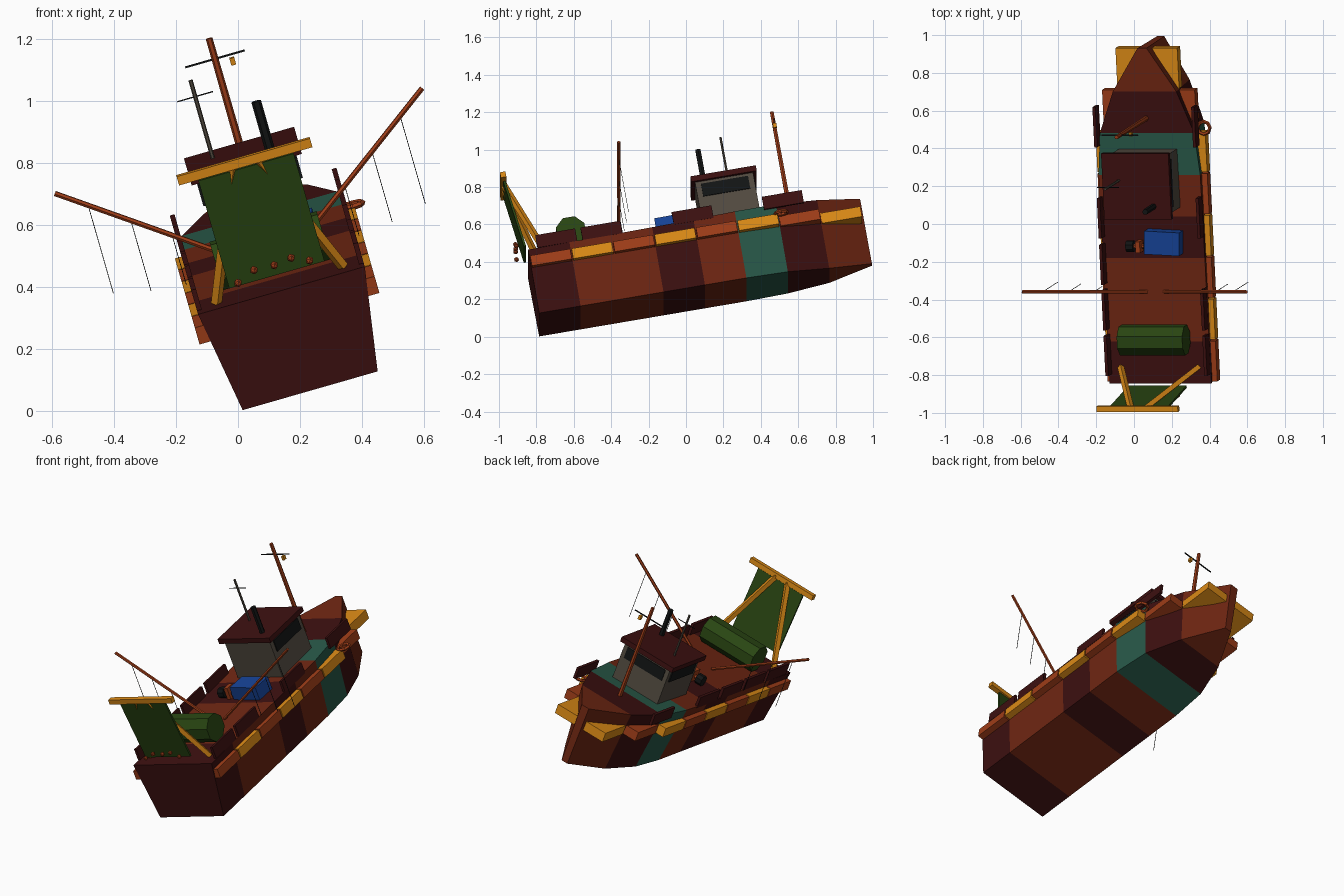
import bpy, bmesh, math
from mathutils import Vector, Matrix

if "Cube" in bpy.data.objects:
    bpy.data.objects.remove(bpy.data.objects["Cube"])

# The boat is built level (stern at Y=0, bow at +Y), then heeled and pitched
TILT = (Matrix.Translation((0.233, -0.785, 0.064))
        @ Matrix.Rotation(math.radians(-16), 4, 'Y')
        @ Matrix.Rotation(math.radians(10), 4, 'X'))

COLOURS = {
    "maroon": (0.045, 0.005, 0.005), "rust_brown": (0.156, 0.019, 0.006),
    "teal": (0.021, 0.098, 0.065), "yellow": (0.70, 0.25, 0.008),
    "orange_rust": (0.34, 0.046, 0.009), "grey": (0.084, 0.069, 0.051),
    "black": (0.006, 0.007, 0.007), "net_green": (0.022, 0.060, 0.006),
    "blue": (0.008, 0.056, 0.31),
}
MATS = {}
for n, c in COLOURS.items():
    MATS[n] = bpy.data.materials.new(n)
    MATS[n].diffuse_color = (*c, 1)


def finish(name, bm, *mats):
    bmesh.ops.recalc_face_normals(bm, faces=bm.faces)
    me = bpy.data.meshes.new(name)
    bm.to_mesh(me)
    bm.free()
    for m in mats:
        me.materials.append(MATS[m])
    ob = bpy.data.objects.new(name, me)
    bpy.context.collection.objects.link(ob)
    ob.matrix_world = TILT
    return ob


def box(name, lo, hi, mat, turn=None):
    lo, hi = Vector(lo), Vector(hi)
    bm = bmesh.new()
    m = Matrix.Translation((lo + hi) / 2)
    if turn:
        m = m @ turn
    bmesh.ops.create_cube(bm, size=1, matrix=m @ Matrix.Diagonal((*(hi - lo), 1)))
    return finish(name, bm, mat)


def rod(name, a, b, r, mat, sides=6, r2=None):
    a, b = Vector(a), Vector(b)
    d = b - a
    m = (Matrix.Translation((a + b) / 2) @ d.to_track_quat('Z', 'Y').to_matrix().to_4x4()
         @ Matrix.Rotation(math.pi / sides, 4, 'Z'))
    bm = bmesh.new()
    bmesh.ops.create_cone(bm, cap_ends=True, segments=sides, radius1=r,
                          radius2=r2 or r, depth=d.length, matrix=m)
    return finish(name, bm, mat)


# Hull: lofted stations, one colour per plate section
SEG = 0.225
half = [0.28, 0.28, 0.28, 0.28, 0.28, 0.28, 0.26, 0.175, 0.025]
deck = [0.342, 0.345, 0.347, 0.35, 0.354, 0.36, 0.366, 0.375, 0.385]
plates = [0, 1, 1, 0, 1, 2, 0, 1]
bm = bmesh.new()
rings = []
for i, (w, h) in enumerate(zip(half, deck)):
    y = i * SEG + (0.01 if i == 8 else 0)
    k = 0.02 if i == 8 else 0.0
    b = w * 0.81
    rings.append([bm.verts.new(p) for p in
                  ((-b, y, k), (b, y, k), (w, y, h), (-w, y, h))])
for i in range(8):
    for j in range(4):
        q = (j + 1) % 4
        f = bm.faces.new((rings[i][j], rings[i][q], rings[i + 1][q], rings[i + 1][j]))
        f.material_index = plates[i]
bm.faces.new(rings[0]).material_index = 0
bm.faces.new(rings[8]).material_index = 1
finish("hull", bm, "maroon", "rust_brown", "teal")

# Rubbing strake: stepped blocks in alternating colours
outer = [0.302] * 6 + [0.255, 0.17]
for i, w in enumerate(outer):
    box(f"strake_{i}", (-w, i * SEG + 0.004, 0.245), (w, (i + 1) * SEG - 0.004, 0.302),
        "yellow" if i % 2 else "orange_rust")

# Broken bulwark plates along both sides
for side, ys in ((1, (0.16, 0.405, 0.9, 1.39)), (-1, (0.16, 0.405, 0.65, 0.9, 1.39))):
    for y in ys:
        x = 0.272 * side
        box("bulwark_plate", (x - 0.008, y - 0.108, 0.345), (x + 0.008, y + 0.108, 0.415), "maroon")

# Wheelhouse with roof and window bands
box("cabin", (-0.16, 0.95, 0.34), (0.16, 1.265, 0.595), "grey")
box("cabin_roof", (-0.185, 0.93, 0.59), (0.185, 1.285, 0.62), "maroon")
for s in (-1, 1):
    box("side_window", (s * 0.163 - 0.004, 0.98, 0.505), (s * 0.163 + 0.004, 1.235, 0.575), "black")
box("forward_window", (-0.135, 1.26, 0.505), (0.135, 1.269, 0.575), "black")

# Funnel, aerial and mast
rod("funnel", (0.09, 1.0, 0.61), (0.09, 1.0, 0.785), 0.016, "black")
rod("aerial", (-0.095, 1.14, 0.61), (-0.095, 1.14, 0.886), 0.007, "grey")
rod("aerial_bar", (-0.155, 1.14, 0.83), (-0.035, 1.14, 0.83), 0.0025, "black", 4)
rod("mast", (0, 1.43, 0.35), (0, 1.43, 0.95), 0.014, "orange_rust", 6, 0.011)
rod("mast_crossarm", (-0.1, 1.43, 0.88), (0.1, 1.43, 0.88), 0.004, "black", 4)
box("mast_lamp", (0.045, 1.42, 0.845), (0.061, 1.44, 0.869), "yellow")

# Outrigger booms with hanging lines
for s in (-1, 1):
    a, b = Vector((s * 0.045, 0.495, 0.35)), Vector((s * 0.617, 0.565, 0.753))
    rod("outrigger_boom", a, b, 0.009, "orange_rust")
    for x, length in ((0.524, 0.30), (0.405, 0.24), (0.29, 0.17)):
        p = a.lerp(b, (x - 0.045) / 0.572)
        rod("hanging_line", p, p - Vector((0, 0, length)), 0.0016, "black", 4)

# Stern gantry
box("gantry_beam", (-0.224, -0.071, 0.778), (0.224, -0.041, 0.808), "yellow")
for s in (-1, 1):
    rod("gantry_leg", (s * 0.213, 0.088, 0.345), (s * 0.04, -0.054, 0.79), 0.018, "yellow", 4)

# Hanging net panel with floats along its foot
box("net_panel", (-0.16, -0.036, 0.397), (0.16, -0.024, 0.775), "net_green",
    Matrix.Rotation(math.radians(7), 4, 'X'))
for x, z in ((-0.128, 0.414), (-0.067, 0.44), (0.0, 0.437), (0.059, 0.445), (0.114, 0.42)):
    bm = bmesh.new()
    bmesh.ops.create_icosphere(bm, subdivisions=1, radius=0.014,
                               matrix=Matrix.Translation((x, -0.05, z)))
    finish("net_float", bm, "orange_rust")

# Rolled net drum
rod("net_drum", (-0.18, 0.25, 0.434), (0.18, 0.25, 0.434), 0.083, "net_green", 8)

# Fish crate and deck winch
box("fish_crate", (-0.027, 0.705, 0.34), (0.165, 0.83, 0.43), "blue",
    Matrix.Rotation(math.radians(-3), 4, 'Z'))
for x in (-0.118, -0.018):
    rod("winch_drum", (x - 0.02, 0.745, 0.38), (x + 0.02, 0.745, 0.38), 0.032, "black", 8)
rod("winch_axle", (-0.13, 0.745, 0.38), (-0.01, 0.745, 0.38), 0.012, "orange_rust")
box("winch_post", (-0.08, 0.715, 0.34), (-0.055, 0.775, 0.42), "orange_rust")

# Life ring hanging over the side: low-poly torus
bm = bmesh.new()
R, r, n, m = 0.034, 0.010, 8, 5
spin = Matrix.Translation((0.296, 1.368, 0.305))
g = [[bm.verts.new(spin @ Vector((
    (R + r * math.cos(2 * math.pi * j / m)) * math.cos(2 * math.pi * i / n),
    (R + r * math.cos(2 * math.pi * j / m)) * math.sin(2 * math.pi * i / n),
    r * math.sin(2 * math.pi * j / m)))) for j in range(m)] for i in range(n)]
for i in range(n):
    for j in range(m):
        u, v = (i + 1) % n, (j + 1) % m
        bm.faces.new((g[i][j], g[u][j], g[u][v], g[i][v]))
finish("life_ring", bm, "orange_rust")

for m in bpy.data.materials:
    if m.users and not m.is_grease_pencil:
        m.use_nodes = True
        m.node_tree.nodes["Principled BSDF"].inputs["Base Color"].default_value = m.diffuse_color
